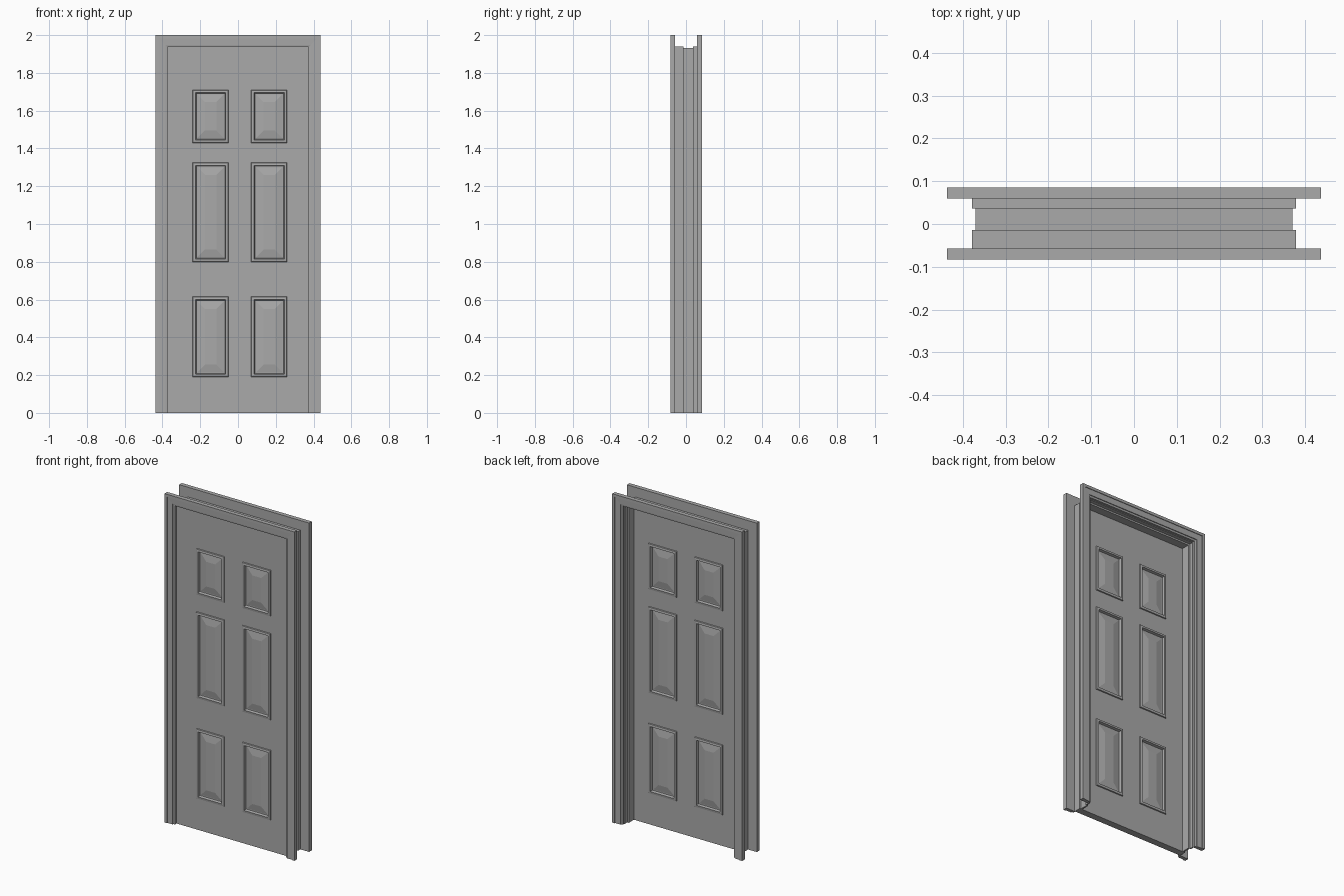
import bpy
import bmesh

cube = bpy.data.objects.get("Cube")
if cube:
    bpy.data.objects.remove(cube, do_unlink=True)

grey = bpy.data.materials.new("door grey")
grey.use_nodes = True
grey.diffuse_color = (0.4, 0.4, 0.4, 1)
grey.node_tree.nodes["Principled BSDF"].inputs["Base Color"].default_value = (0.4, 0.4, 0.4, 1)


def finish(bm, name):
    bmesh.ops.recalc_face_normals(bm, faces=bm.faces)
    mesh = bpy.data.meshes.new(name)
    bm.to_mesh(mesh)
    bm.free()
    mesh.materials.append(grey)
    obj = bpy.data.objects.new(name, mesh)
    bpy.context.collection.objects.link(obj)
    return obj


TOP_RISE = 1.563  # head height above the matching half width


def door_surround(name, profile):
    """Sweep a closed (half width, y) profile up, across and down the opening."""
    bm = bmesh.new()
    rings = []
    for side, raised in ((-1, 0), (-1, 1), (1, 1), (1, 0)):
        rings.append([bm.verts.new((side * w, y, raised * (w + TOP_RISE)))
                      for w, y in profile])
    n = len(profile)
    for a, b in zip(rings, rings[1:]):
        for i in range(n):
            j = (i + 1) % n
            bm.faces.new((a[i], a[j], b[j], b[i]))
    bm.faces.new(rings[0])
    bm.faces.new(rings[-1])
    return finish(bm, name)


# Jamb with the door stop in its middle
door_surround("jamb", [
    (0.378, -0.057), (0.378, -0.014), (0.37, -0.014), (0.37, 0.036),
    (0.378, 0.036), (0.378, 0.06), (0.37, 0.06), (0.37, 0.036),
    (0.36, 0.036), (0.36, -0.014), (0.37, -0.014), (0.37, -0.057)])

# Stepped casings on both faces of the wall
casing = [(0.374, 0), (0.374, 0.014), (0.385, 0.016), (0.385, 0.021),
          (0.42, 0.022), (0.42, 0.026), (0.437, 0.026), (0.437, 0)]
for name, start, way in (("front_casing", -0.057, -1), ("back_casing", 0.059, 1)):
    door_surround(name, [(w, start + way * d) for w, d in casing])

# Door leaf, cut into a grid of stiles, rails and panels
HALF, HEIGHT = 0.37, 1.933
columns = [(-0.24, -0.05), (0.07, 0.26)]
rows = [(0.19, 0.615), (0.80, 1.325), (1.43, 1.71)]
front, back = -0.056, -0.014

bm = bmesh.new()
bmesh.ops.create_cube(bm, size=1)
for v in bm.verts:
    v.co = (v.co.x * 2 * HALF,
            front if v.co.y < 0 else back,
            (v.co.z + 0.5) * HEIGHT)


def cut(point, normal):
    bmesh.ops.bisect_plane(bm, geom=bm.verts[:] + bm.edges[:] + bm.faces[:],
                           plane_co=point, plane_no=normal)


for pair in columns:
    for x in pair:
        cut((x, 0, 0), (1, 0, 0))
for pair in rows:
    for z in pair:
        cut((0, 0, z), (0, 0, 1))
bmesh.ops.recalc_face_normals(bm, faces=bm.faces)


def within(value, spans):
    return any(a < value < b for a, b in spans)


panels = []
for f in bm.faces:
    c = f.calc_center_median()
    if abs(f.normal.y) > 0.9 and within(c.x, columns) and within(c.z, rows):
        panels.append(f)

# Raised moulding, groove, then a bevelled field on each panel
for width, rise in ((0.002, 0.006), (0.013, 0.002), (0.004, -0.015),
                    (0.006, 0), (0.04, 0.007)):
    bmesh.ops.inset_individual(bm, faces=panels, thickness=width, depth=rise,
                               use_even_offset=True)
finish(bm, "door_leaf")
